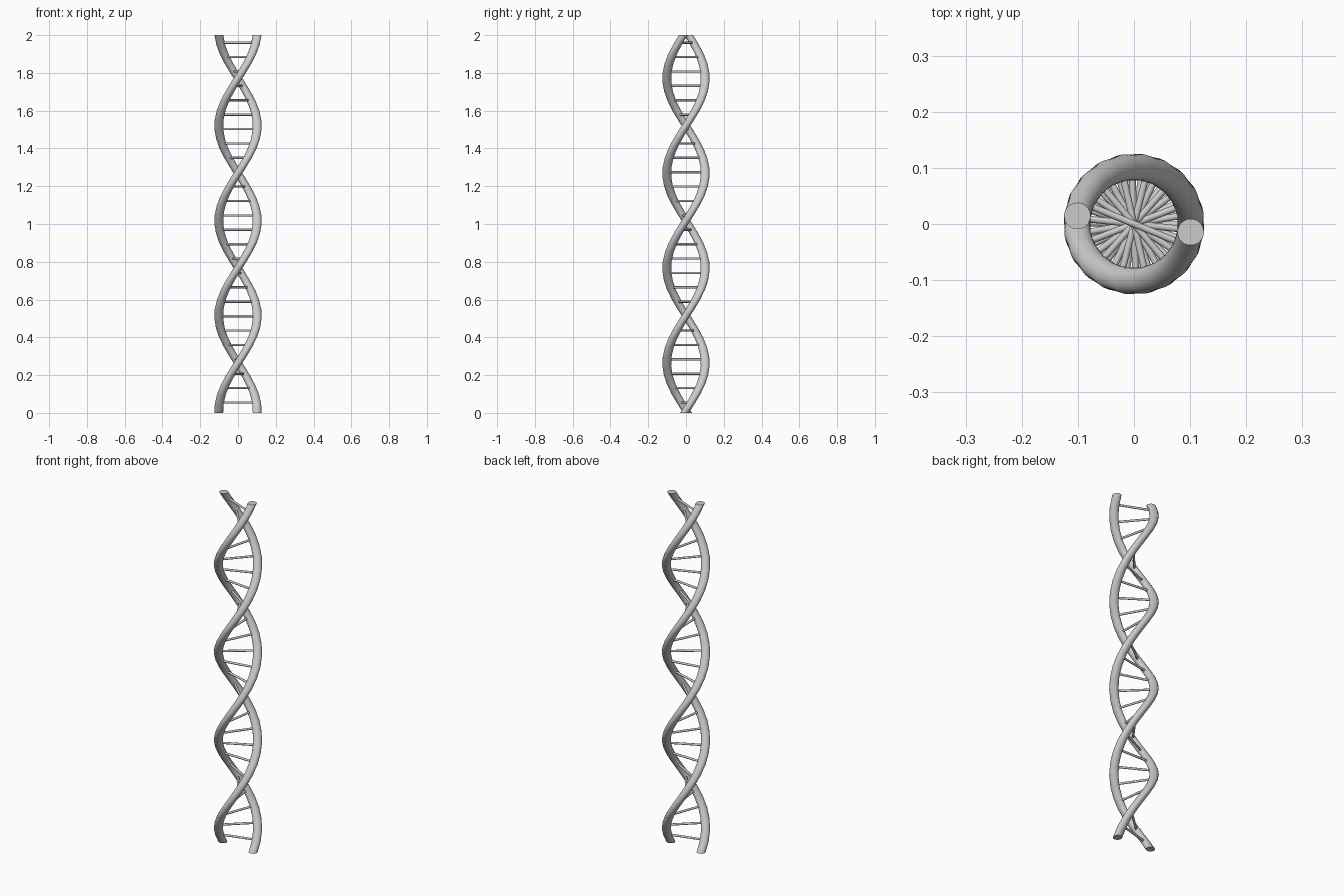
import bpy, bmesh, math
from mathutils import Vector

if "Cube" in bpy.data.objects:
    bpy.data.objects.remove(bpy.data.objects["Cube"])

HEIGHT = 2.0
RADIUS = 0.102       # helix centre line
TUBE = 0.0235        # strand thickness (radius)
PITCH = 1.005
PHASE = math.radians(-4.5)
RINGS, SIDES = 40, 32
RUNGS = 26


def angle_at(z):
    return PHASE + 2 * math.pi * z / PITCH


def finish(bm, name):
    bmesh.ops.recalc_face_normals(bm, faces=bm.faces)
    mesh = bpy.data.meshes.new(name)
    bm.to_mesh(mesh)
    bm.free()
    obj = bpy.data.objects.new(name, mesh)
    bpy.context.collection.objects.link(obj)
    bpy.ops.object.select_all(action='DESELECT')
    obj.select_set(True)
    bpy.context.view_layer.objects.active = obj
    bpy.ops.object.shade_smooth_by_angle(angle=math.radians(40))


def tube(bm, rings):
    # Bridge successive rings of points and cap both ends
    loops = [[bm.verts.new(p) for p in ring] for ring in rings]
    for a, b in zip(loops, loops[1:]):
        for i in range(len(a)):
            j = (i + 1) % len(a)
            bm.faces.new((a[i], a[j], b[j], b[i]))
    bm.faces.new(loops[0][::-1])
    bm.faces.new(loops[-1])


# Two strands: level circular sections climbing the helix
def strand(name, offset):
    rings = []
    for k in range(RINGS + 1):
        z = HEIGHT * k / RINGS
        a = angle_at(z) + offset
        centre = Vector((RADIUS * math.cos(a), RADIUS * math.sin(a), z))
        rings.append([centre + TUBE * Vector((math.cos(a + t), math.sin(a + t), 0))
                      for t in (2 * math.pi * i / SIDES for i in range(SIDES))])
    bm = bmesh.new()
    tube(bm, rings)
    finish(bm, name)


strand("strand_a", 0)
strand("strand_b", math.pi)

# Horizontal rungs joining the strands
bm = bmesh.new()
for k in range(RUNGS):
    z = 0.055 + 0.0762 * k
    a = angle_at(z)
    along = Vector((math.cos(a), math.sin(a), 0))
    side = Vector((-math.sin(a), math.cos(a), 0))
    up = Vector((0, 0, 1))
    tube(bm, [[up * z + along * s + 0.006 * (side * math.cos(t) + up * math.sin(t))
               for t in (2 * math.pi * i / 16 for i in range(16))]
              for s in (-0.095, 0.095)])
finish(bm, "rungs")
